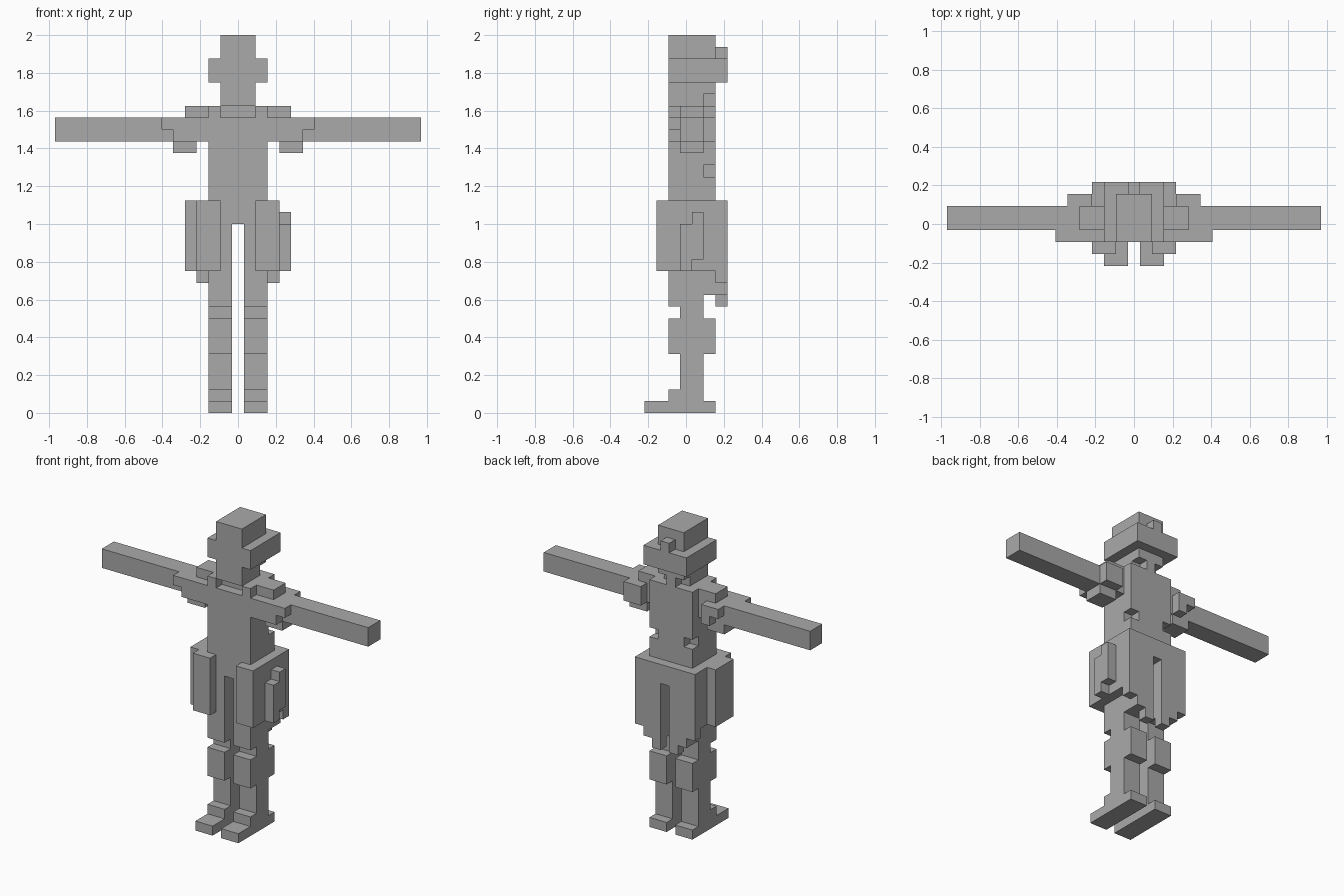
import bpy
import bmesh
from mathutils import Vector

CELL = 2 / 32  # size of one block

if "Cube" in bpy.data.objects:
    bpy.data.objects.remove(bpy.data.objects["Cube"], do_unlink=True)

grey = bpy.data.materials.new("plain_grey")
grey.use_nodes = True
shade = (0.4, 0.4, 0.4, 1)
grey.diffuse_color = shade
grey.node_tree.nodes["Principled BSDF"].inputs["Base Color"].default_value = shade


def add_box(bm, x, y, z, side=1):
    """Box over inclusive cells in x and y (counted from the centre) and from z bottom to top."""
    low = Vector((x[0] - 0.5, y[0] - 0.5, z[0])) * CELL
    high = Vector((x[1] + 0.5, y[1] + 0.5, z[1])) * CELL
    middle, size = (low + high) / 2, high - low
    for v in bmesh.ops.create_cube(bm, size=1)["verts"]:
        v.co = Vector((side * (v.co.x * size.x + middle.x),
                       v.co.y * size.y + middle.y,
                       v.co.z * size.z + middle.z))


def part(name, boxes, side=1):
    bm = bmesh.new()
    for box in boxes:
        add_box(bm, *box, side)
    bmesh.ops.recalc_face_normals(bm, faces=bm.faces)
    mesh = bpy.data.meshes.new(name)
    bm.to_mesh(mesh)
    bm.free()
    mesh.materials.append(grey)
    bpy.context.collection.objects.link(bpy.data.objects.new(name, mesh))


def pair(name, boxes):
    for label, side in (("left", 1), ("right", -1)):
        part(f"{label}_{name}", boxes, side)


# Depth ranges shared by many parts
BODY, LIMB, FRONT, BACK, TAIL = (-1, 2), (0, 1), (-1, -1), (2, 2), (3, 3)

# Head with its wide band, rear knob and narrow nape
part("head", [((-1, 1), BODY, (27, 32)), ((-1, 1), (-1, 1), (26, 27))])
part("head_band", [((-2, 2), (-1, 3), (28, 30))])
part("band_knob", [((0, 0), TAIL, (30, 31))])
part("nape", [((0, 0), BACK, (26, 27))])
part("neck", [((-1, 1), (0, 2), (25, 26))])

# Torso with small notches in the rear corners
part("torso", [
    ((-2, 2), BODY, (21, 25)),
    ((-2, 2), (-1, 1), (20, 21)),
    ((-1, 1), BACK, (20, 21)),
    ((-2, 2), BODY, (16, 20)),
])
pair("collar", [((2, 2), BODY, (25, 26))])

# Arms and stepped shoulder armour
pair("arm", [((3, 15), LIMB, (23, 25))])
pair("shoulder_top", [((3, 4), LIMB, (25, 26))])
pair("shoulder_front", [
    ((3, 6), FRONT, (24, 25)),
    ((3, 5), FRONT, (23, 24)),
])
pair("shoulder_underside", [((4, 5), LIMB, (22, 23))])
part("left_shoulder_back", [((4, 5), BACK, (23, 25))])
part("right_shoulder_back", [
    ((4, 5), BACK, (24, 25)),
    ((4, 4), BACK, (23, 24)),
], -1)

# Hips, side panels, front pouches and ragged split coat tails
part("hips", [((-3, 3), (-1, 3), (16, 18))])
pair("side_panel", [((3, 3), (-1, 2), (12, 16))])
pair("front_pouch", [((2, 3), (-2, -2), (12, 18))])
pair("coat_tail", [((n, n), TAIL, (8 + n, 16)) for n in (1, 2, 3)])

# Gear carried on each hip
part("left_holster", [((4, 4), (1, 1), (13, 17)), ((4, 4), (0, 0), (12, 16))])
part("right_hip_pack", [((4, 4), (-1, 1), (12, 18))], -1)

# Legs, stacked from thigh to foot
LEG = (1, 2)
pair("thigh", [(LEG, BODY, (10, 16)), (LEG, (-1, 1), (9, 10))])
pair("knee", [(LEG, LIMB, (8, 9))])
pair("shin_guard", [(LEG, BODY, (5, 8))])
pair("shin", [(LEG, LIMB, (2, 5))])
pair("ankle", [(LEG, (-1, 1), (1, 2))])
pair("foot", [(LEG, (-3, 2), (0, 1))])
